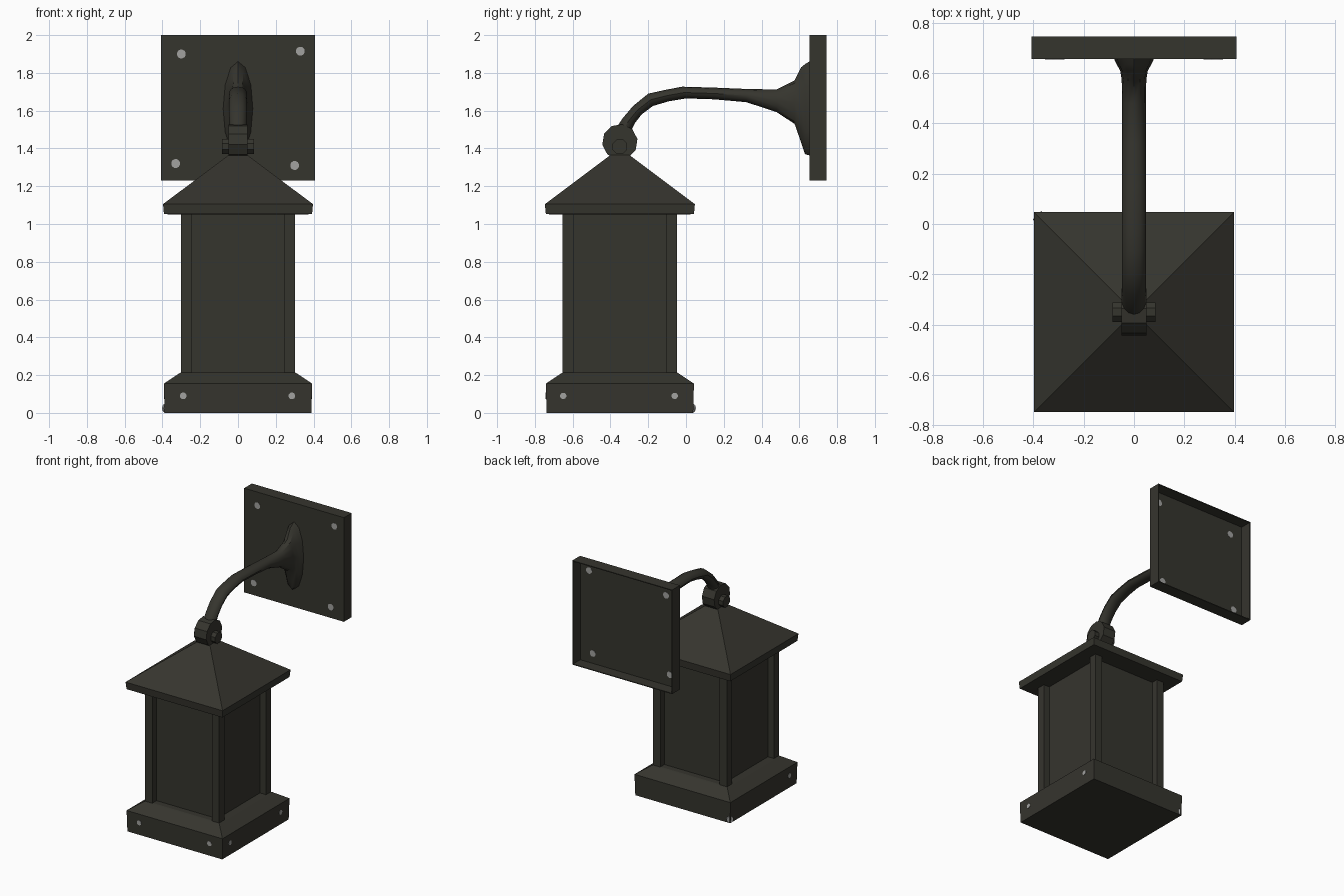
import bpy, bmesh, math
from mathutils import Vector

if "Cube" in bpy.data.objects:
    bpy.data.objects.remove(bpy.data.objects["Cube"])


def material(name, rgb):
    m = bpy.data.materials.new(name)
    m.diffuse_color = (*rgb, 1)
    m.use_nodes = True
    m.node_tree.nodes["Principled BSDF"].inputs["Base Color"].default_value = m.diffuse_color
    return m


DARK = material("dark bronze", (0.036, 0.035, 0.027))
GREY = material("screw grey", (0.36, 0.36, 0.35))
CY = -0.35  # lantern centre line in y


def loft(name, rings, mat=DARK, smooth=True):
    """Skin a list of equal-length vertex rings and cap both ends."""
    bm = bmesh.new()
    loops = [[bm.verts.new(p) for p in r] for r in rings]
    n = len(loops[0])
    for a, b in zip(loops, loops[1:]):
        for i in range(n):
            j = (i + 1) % n
            bm.faces.new((a[i], a[j], b[j], b[i]))
    bm.faces.new(loops[0])
    bm.faces.new(loops[-1])
    bmesh.ops.recalc_face_normals(bm, faces=bm.faces)
    me = bpy.data.meshes.new(name)
    bm.to_mesh(me)
    bm.free()
    ob = bpy.data.objects.new(name, me)
    bpy.context.collection.objects.link(ob)
    me.materials.append(mat)
    if smooth:
        bpy.ops.object.select_all(action='DESELECT')
        bpy.context.view_layer.objects.active = ob
        ob.select_set(True)
        bpy.ops.object.shade_smooth_by_angle(angle=math.radians(35))
    return ob


def square_stack(name, profile, cx=0, cy=CY):
    """Square rings from (half width, height) pairs."""
    corners = ((-1, -1), (1, -1), (1, 1), (-1, 1))
    return loft(name, [[(cx + h * a, cy + h * b, z) for a, b in corners]
                       for h, z in profile], smooth=False)


def disc(name, centre, axis, r, depth, mat, sides=12, turn=0.0):
    """Short cylinder centred on a point, along an axis."""
    c, ax = Vector(centre), Vector(axis).normalized()
    u = ax.orthogonal().normalized()
    v = ax.cross(u)
    ring = [u * r * math.cos(t) + v * r * math.sin(t)
            for t in (turn + 2 * math.pi * i / sides for i in range(sides))]
    return loft(name, [[c + p + ax * s * depth / 2 for p in ring] for s in (-1, 1)], mat)


# lantern base and roof
square_stack("base", [(0.388, 0.0), (0.392, 0.155), (0.31, 0.21), (0.30, 0.215)])
square_stack("roof", [(0.30, 1.05), (0.392, 1.052), (0.397, 1.105),
                      (0.05, 1.365), (0.03, 1.40)])

# glazed body: recessed panels and corner posts
square_stack("panels", [(0.255, 0.2), (0.255, 1.055)])
for sx in (-1, 1):
    for sy in (-1, 1):
        square_stack("corner_post", [(0.03, 0.19), (0.03, 1.055)],
                     sx * 0.273, CY + sy * 0.273)


# wall plate: a shallow tray, open at the back
def plate_ring(y, inset=0.0):
    w, lo, hi = 0.408 - inset, 1.23 + inset, 2.0 - inset
    return [(-w, y, lo), (w, y, lo), (w, y, hi), (-w, y, hi)]


loft("wall_plate", [plate_ring(0.655), plate_ring(0.745),
                    plate_ring(0.745, 0.006), plate_ring(0.661, 0.006)], smooth=False)

# curved arm: (top y, top z, bottom y, bottom z, half width)
sections = [
    (-0.40, 1.43, -0.31, 1.41, 0.045),
    (-0.375, 1.50, -0.30, 1.475, 0.045),
    (-0.335, 1.56, -0.27, 1.535, 0.046),
    (-0.28, 1.625, -0.235, 1.58, 0.047),
    (-0.20, 1.69, -0.175, 1.625, 0.047),
    (-0.11, 1.71, -0.09, 1.65, 0.047),
    (-0.02, 1.727, 0.0, 1.665, 0.047),
    (0.15, 1.722, 0.15, 1.66, 0.047),
    (0.32, 1.715, 0.32, 1.645, 0.047),
    (0.48, 1.712, 0.48, 1.592, 0.047),
    (0.575, 1.76, 0.575, 1.53, 0.049),
    (0.61, 1.83, 0.61, 1.43, 0.055),
    (0.635, 1.85, 0.63, 1.37, 0.068),
    (0.658, 1.862, 0.658, 1.362, 0.080),
]
rings = []
for ty, tz, by, bz, w in sections:
    ring = []
    for i in range(12):
        a = 2 * math.pi * i / 12
        k = (1 + math.cos(a)) / 2
        ring.append((w * math.sin(a), by + (ty - by) * k, bz + (tz - bz) * k))
    rings.append(ring)
loft("arm", rings)

# pivot joint between arm and roof
disc("joint_knuckle", (0, CY, 1.435), (1, 0, 0), 0.094, 0.10, DARK, 10)
disc("joint_bolt", (0, CY, 1.41), (1, 0, 0), 0.042, 0.172, DARK, 8, math.pi / 8)

# screws through the thin front of the wall plate
for x, z in ((-0.30, 1.90), (0.33, 1.915), (-0.33, 1.32), (0.30, 1.31)):
    disc("plate_screw", (x, 0.658, z), (0, 1, 0), 0.024, 0.009, GREY)

# screws around the base
for x in (-0.29, 0.285):
    disc("base_screw_front", (x, CY - 0.389, 0.09), (0, 1, 0), 0.018, 0.007, GREY)
for y in (-0.65, -0.06):
    disc("base_screw_right", (0.389, y, 0.09), (1, 0, 0), 0.017, 0.007, GREY)
disc("base_screw_left", (-0.389, -0.65, 0.09), (1, 0, 0), 0.017, 0.007, GREY)
disc("base_screw_corner", (-0.381, CY + 0.381, 0.025), (-1, 1, 0), 0.024, 0.012, GREY)
